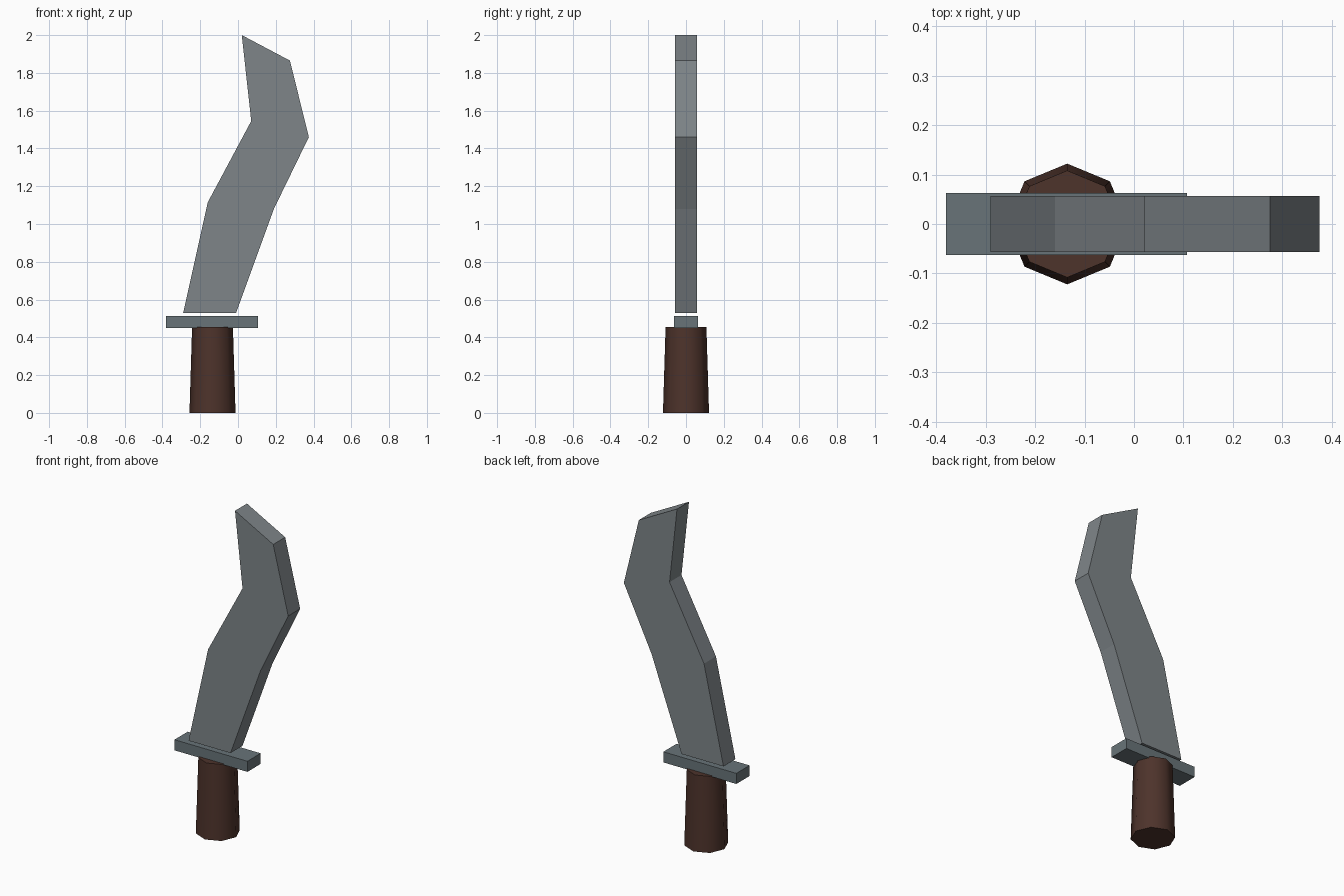
import bpy, bmesh
from mathutils import Matrix

if "Cube" in bpy.data.objects:
    bpy.data.objects.remove(bpy.data.objects["Cube"])

CENTRE_X = -0.135


def material(name, rgb):
    mat = bpy.data.materials.new(name)
    mat.diffuse_color = (*rgb, 1)
    mat.use_nodes = True
    mat.node_tree.nodes["Principled BSDF"].inputs["Base Color"].default_value = mat.diffuse_color
    return mat


def add_object(name, bm, mat):
    bmesh.ops.recalc_face_normals(bm, faces=bm.faces[:])
    mesh = bpy.data.meshes.new(name)
    bm.to_mesh(mesh)
    bm.free()
    mesh.materials.append(mat)
    obj = bpy.data.objects.new(name, mesh)
    bpy.context.collection.objects.link(obj)
    return obj


def extruded_profile(name, points, half_depth, mat):
    """Extrude an x-z outline symmetrically along y."""
    bm = bmesh.new()
    face = bm.faces.new([bm.verts.new((x, -half_depth, z)) for x, z in points])
    new = bmesh.ops.extrude_face_region(bm, geom=[face])["geom"]
    verts = [v for v in new if isinstance(v, bmesh.types.BMVert)]
    bmesh.ops.translate(bm, verts=verts, vec=(0, 2 * half_depth, 0))
    return add_object(name, bm, mat)


steel = material("steel", (0.21, 0.235, 0.25))
dark_steel = material("dark_steel", (0.14, 0.175, 0.19))
brown = material("brown_grip", (0.075, 0.033, 0.024))

# Curved blade, floating just above the guard
extruded_profile("blade", [
    (-0.29, 0.53), (-0.01, 0.53), (0.19, 1.08), (0.375, 1.46),
    (0.275, 1.865), (0.02, 2.0), (0.07, 1.545), (-0.16, 1.115),
], 0.057, steel)

# Crossguard
extruded_profile("guard", [
    (-0.38, 0.45), (0.107, 0.45), (0.107, 0.514), (-0.38, 0.514),
], 0.063, dark_steel)

# Tapered octagonal handle with smooth sides and flat ends
height = 0.456
bm = bmesh.new()
bmesh.ops.create_cone(bm, cap_ends=True, segments=8, radius1=0.122,
                      radius2=0.108, depth=height,
                      matrix=Matrix.Translation((CENTRE_X, 0, height / 2)))
for face in bm.faces:
    face.smooth = abs(face.normal.z) < 0.5
for edge in bm.edges:
    edge.smooth = all(f.smooth for f in edge.link_faces)
add_object("handle", bm, brown)
